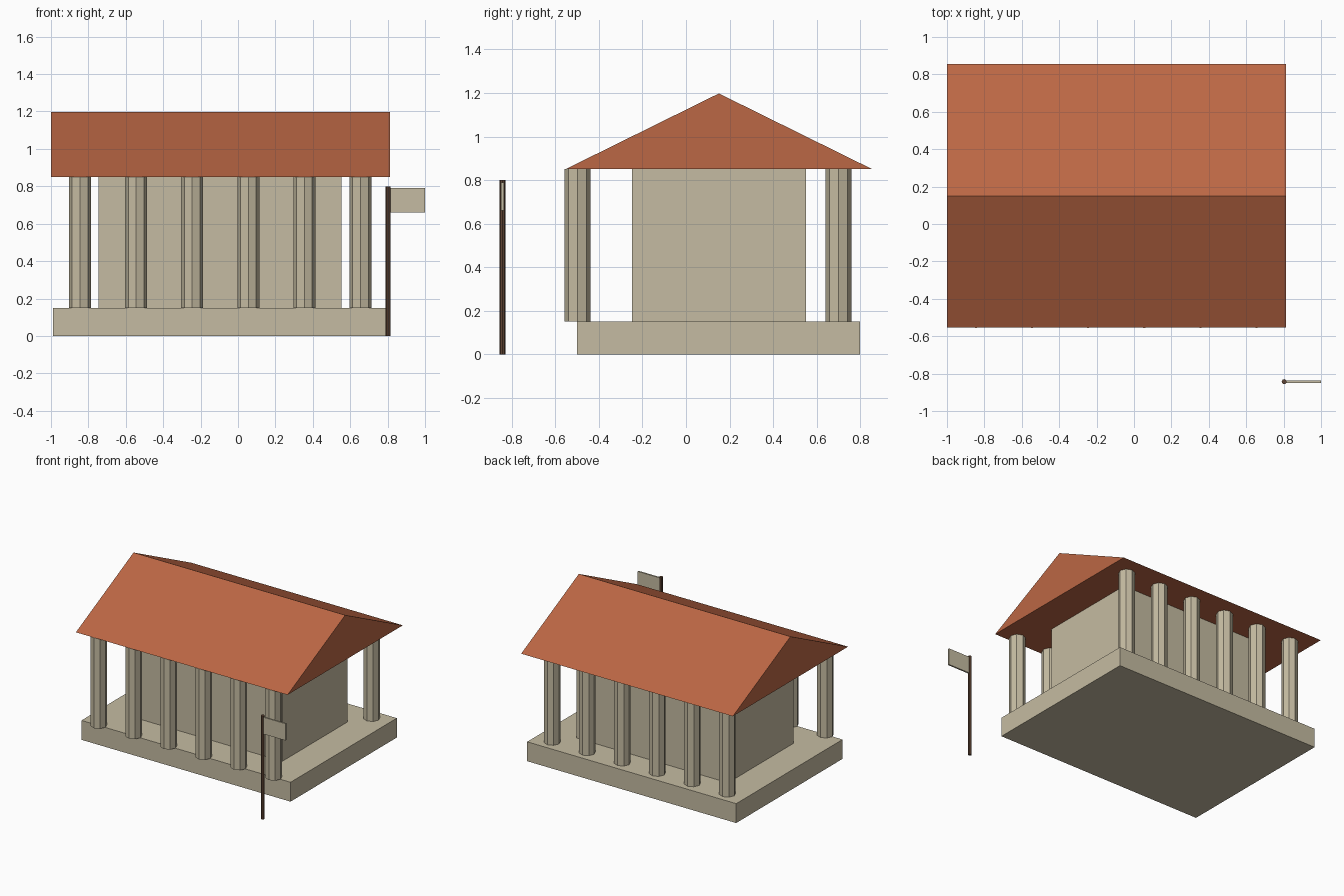
import bpy, math

if "Cube" in bpy.data.objects:
    bpy.data.objects.remove(bpy.data.objects["Cube"])


def material(name, rgb):
    m = bpy.data.materials.new(name)
    m.diffuse_color = (*rgb, 1)
    m.use_nodes = True
    m.node_tree.nodes["Principled BSDF"].inputs["Base Color"].default_value = m.diffuse_color
    return m


STONE = material("pale_stone", (0.56, 0.50, 0.36))
TILE = material("roof_tile", (0.50, 0.135, 0.058))
WOOD = material("dark_wood", (0.12, 0.06, 0.035))


def mesh_object(name, verts, faces, mat):
    me = bpy.data.meshes.new(name)
    me.from_pydata(verts, [], faces)
    me.materials.append(mat)
    ob = bpy.data.objects.new(name, me)
    bpy.context.collection.objects.link(ob)
    return ob


def prism(name, profile, offset, mat):
    """Extrude a closed 3D profile along an offset (profile faces against it)."""
    n = len(profile)
    top = [tuple(a + b for a, b in zip(p, offset)) for p in profile]
    faces = [tuple(reversed(range(n))), tuple(range(n, 2 * n))]
    faces += [(i, (i + 1) % n, n + (i + 1) % n, n + i) for i in range(n)]
    return mesh_object(name, profile + top, faces, mat)


def box(name, x0, x1, y0, y1, z0, z1, mat):
    base = [(x0, y0, z0), (x1, y0, z0), (x1, y1, z0), (x0, y1, z0)]
    return prism(name, base, (0, 0, z1 - z0), mat)


def post(name, x, y, r, z0, z1, mat, sides=8):
    ring = [(x + r * math.cos(math.tau * i / sides),
             y + r * math.sin(math.tau * i / sides), z0) for i in range(sides)]
    return prism(name, ring, (0, 0, z1 - z0), mat)


# Platform and inner chamber
box("platform", -0.99, 0.80, -0.50, 0.80, 0, 0.15, STONE)
box("chamber", -0.745, 0.553, -0.248, 0.55, 0.15, 0.85, STONE)

# Front and back colonnades
for row, y in (("front", -0.498), ("back", 0.70)):
    for i in range(6):
        post(f"{row}_column_{i + 1}", -0.845 + 0.3 * i, y, 0.059, 0.15, 0.85, STONE)

# Gabled roof
prism("roof", [(-1, -0.554, 0.85), (-1, 0.856, 0.85), (-1, 0.151, 1.198)],
      (1.812, 0, 0), TILE)

# Flag pole and flag
post("flag_pole", 0.803, -0.843, 0.0135, 0, 0.80, WOOD)
box("flag", 0.803, 1.0, -0.849, -0.837, 0.66, 0.79, STONE)
